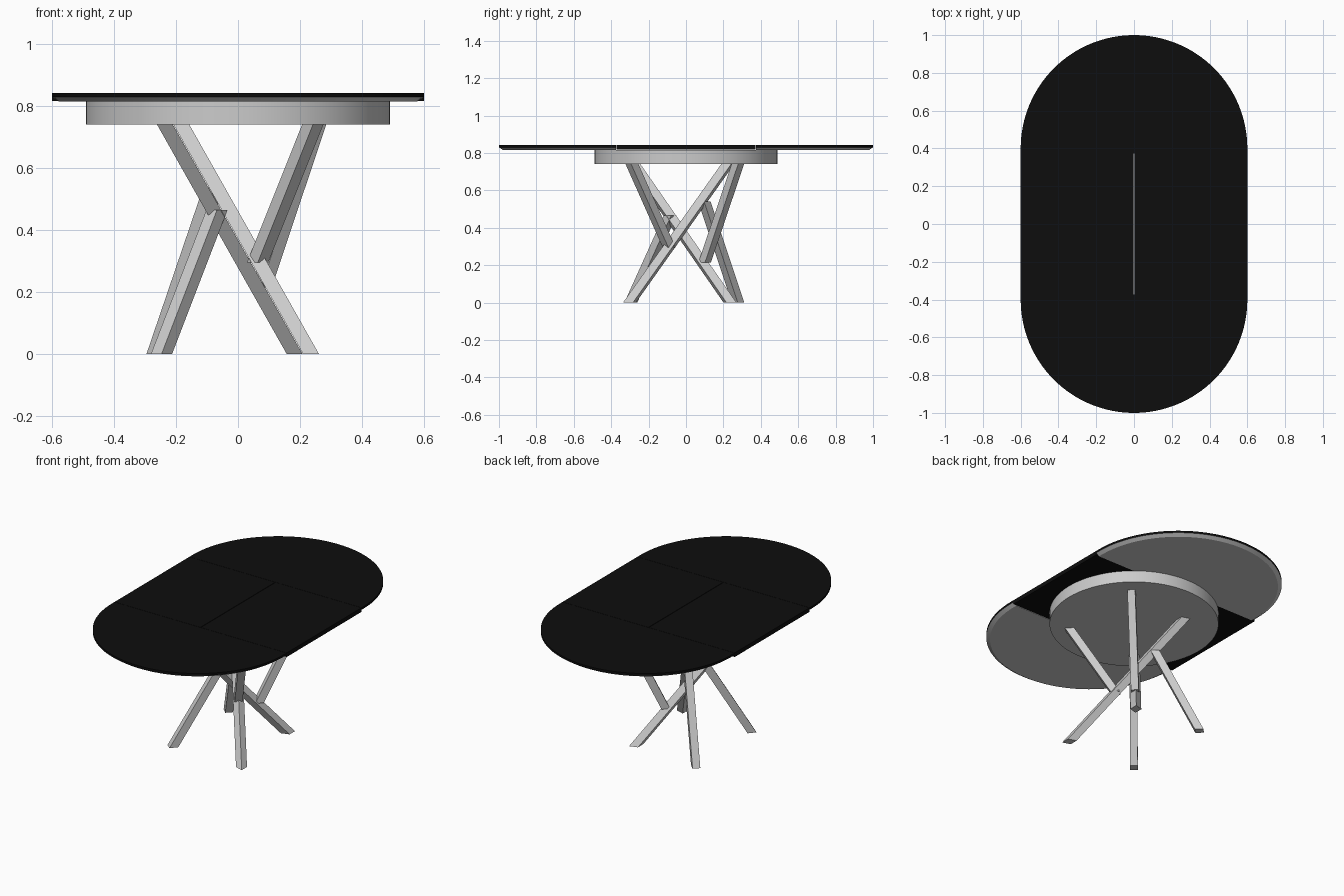
import bpy, bmesh, math
from mathutils import Vector

if "Cube" in bpy.data.objects:
    bpy.data.objects.remove(bpy.data.objects["Cube"])

black = bpy.data.materials.new("black_gloss")
black.diffuse_color = (0.004, 0.004, 0.004, 1)
black.use_nodes = True
black.node_tree.nodes["Principled BSDF"].inputs["Base Color"].default_value = black.diffuse_color

TOP, GLASS, UNDER, APRON = 0.843, 0.830, 0.815, 0.741
SEAM, GAP = 0.372, 0.0015


def loft(name, rings, mat=None, smooth=False):
    """Closed solid from matching rings of points, bottom ring first."""
    bm = bmesh.new()
    loops = [[bm.verts.new(p) for p in ring] for ring in rings]
    n = len(loops[0])
    bm.faces.new(loops[0][::-1])
    bm.faces.new(loops[-1])
    for lo, hi in zip(loops, loops[1:]):
        for i in range(n):
            j = (i + 1) % n
            bm.faces.new((lo[i], lo[j], hi[j], hi[i]))
    bmesh.ops.recalc_face_normals(bm, faces=bm.faces)
    me = bpy.data.meshes.new(name)
    bm.to_mesh(me)
    bm.free()
    ob = bpy.data.objects.new(name, me)
    bpy.context.collection.objects.link(ob)
    if mat:
        me.materials.append(mat)
    if smooth:
        bpy.ops.object.select_all(action='DESELECT')
        ob.select_set(True)
        bpy.context.view_layer.objects.active = ob
        bpy.ops.object.shade_smooth_by_angle(angle=math.radians(30))
    return ob


def end_ring(sign, r, z, n=64):
    """Half-round end outline with a straight seam edge."""
    pts = [(r, SEAM + GAP)]
    pts += [(r * math.cos(math.pi * i / n), 0.4 + r * math.sin(math.pi * i / n))
            for i in range(n + 1)]
    pts.append((-r, SEAM + GAP))
    return [(sign * x, sign * y, z) for x, y in pts]


def beam(name, foot, head, a, b):
    """Slanted bar with horizontal ends; a and b are its horizontal edge vectors."""
    corners = [(-1, -1), (1, -1), (1, 1), (-1, 1)]
    a, b = Vector(a) / 2, Vector(b) / 2
    loft(name, [[Vector(p) + a * i + b * j for i, j in corners] for p in (foot, head)])


def half_beam(name, foot, head, t=0.045):
    """Shorter bar turned to stand in its own vertical plane."""
    d = Vector(head) - Vector(foot)
    h = Vector((d.x, d.y, 0)).normalized()
    beam(name, foot, head, h * t * d.length / d.z, Vector((-h.y, h.x, 0)) * t)


# half-round ends: black sheet over a grey chamfered base
for label, s in (("front", -1), ("back", 1)):
    loft(f"{label}_end_base", [end_ring(s, 0.578, UNDER), end_ring(s, 0.6, GLASS)], smooth=True)
    loft(f"{label}_end_sheet", [end_ring(s, 0.6, GLASS), end_ring(s, 0.6, TOP)], black, True)

# two extension leaves between them
for label, s in (("left", -1), ("right", 1)):
    outline = [(s * GAP, -SEAM), (s * 0.6, -SEAM), (s * 0.6, SEAM), (s * GAP, SEAM)]
    loft(f"{label}_leaf", [[(x, y, z) for x, y in outline] for z in (UNDER + 0.002, TOP)], black)

# round apron under the top
circle = [(0.49 * math.cos(math.tau * i / 96), 0.49 * math.sin(math.tau * i / 96))
          for i in range(96)]
loft("apron", [[(x, y, z) for x, y in circle] for z in (APRON, UNDER)], smooth=True)

# two full crossing legs, side by side at the centre
H = APRON + 0.002
beam("crossing_leg_a", (0.183, 0.235, 0), (-0.237, -0.28, H), (0, 0.053, 0), (0.051, 0.016, 0))
beam("crossing_leg_b", (0.236, -0.302, 0), (-0.184, 0.225, H), (0, 0.053, 0), (0.051, -0.016, 0))

# four half legs leaning onto the crossing legs
half_beam("front_lower_leg", (-0.247, -0.295, 0), (-0.068, -0.085, 0.465))
half_beam("back_lower_leg", (-0.262, 0.278, 0), (-0.078, 0.098, 0.54))
half_beam("front_upper_leg", (0.063, -0.09, 0.295), (0.242, -0.29, H))
half_beam("back_upper_leg", (0.075, 0.1, 0.215), (0.252, 0.278, H))
